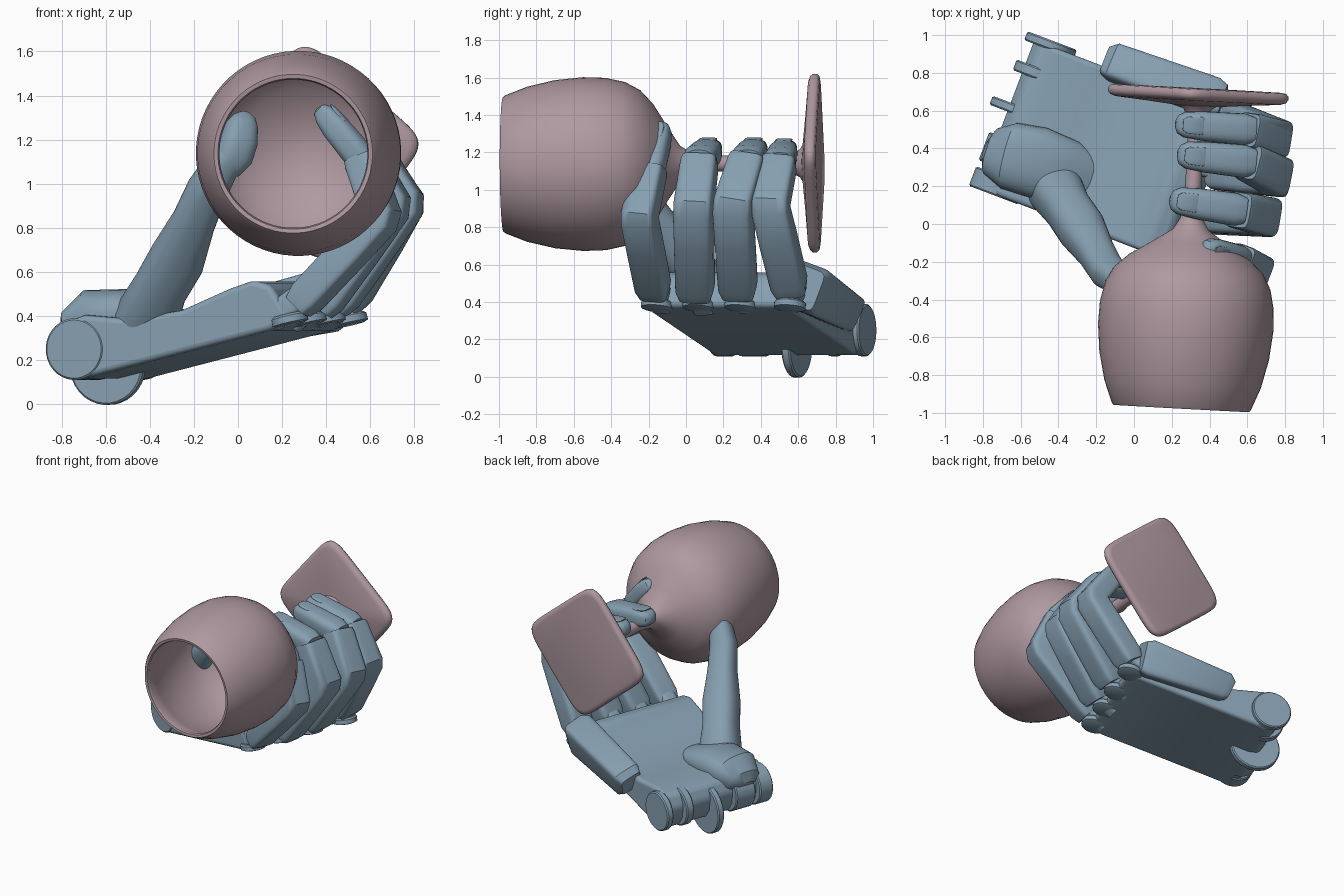
import bpy, bmesh, math
from mathutils import Vector as V

if "Cube" in bpy.data.objects:
    bpy.data.objects.remove(bpy.data.objects["Cube"])


def material(name, col):
    m = bpy.data.materials.new(name)
    m.diffuse_color = (*col, 1)
    m.use_nodes = True
    m.node_tree.nodes["Principled BSDF"].inputs["Base Color"].default_value = m.diffuse_color
    return m


BLUE = material("blue_grey", (0.24, 0.35, 0.44))
PINK = material("dusty_pink", (0.43, 0.32, 0.355))


def finish(bm, name, mat, angle=35, bevel=0):
    bmesh.ops.recalc_face_normals(bm, faces=bm.faces)
    me = bpy.data.meshes.new(name)
    bm.to_mesh(me)
    bm.free()
    ob = bpy.data.objects.new(name, me)
    bpy.context.collection.objects.link(ob)
    me.materials.append(mat)
    if bevel:
        b = ob.modifiers.new("bevel", 'BEVEL')
        b.width, b.segments = bevel, 4
    bpy.ops.object.select_all(action='DESELECT')
    bpy.context.view_layer.objects.active = ob
    ob.select_set(True)
    bpy.ops.object.shade_smooth_by_angle(angle=math.radians(angle))
    return ob


def loft(name, pts, sizes, side, exp=4.0, mat=BLUE, seg=32, angle=35):
    """Skin rounded-rectangle sections (half width, half thickness) along a path."""
    pts = [V(p) for p in pts]
    bm = bmesh.new()
    rings = []
    for i, (p, (w, t)) in enumerate(zip(pts, sizes)):
        a = (p - pts[i - 1]).normalized() if i else (pts[1] - p).normalized()
        b = (pts[i + 1] - p).normalized() if i < len(pts) - 1 else a
        tan = (a + b).normalized()
        s = V(side)
        s = (s - tan * s.dot(tan)).normalized()
        n = tan.cross(s)
        mitre = 1 / max(0.75, a.dot(tan))
        ring = []
        for k in range(seg):
            c, d = (f(2 * math.pi * (k + .5) / seg) for f in (math.cos, math.sin))
            x = math.copysign(abs(c) ** (2 / exp), c) * w
            y = math.copysign(abs(d) ** (2 / exp), d) * t * mitre
            ring.append(bm.verts.new(p + s * x + n * y))
        rings.append(ring)
    for r, q in zip(rings, rings[1:]):
        for k in range(seg):
            j = (k + 1) % seg
            bm.faces.new((r[k], r[j], q[j], q[k]))
    bm.faces.new(rings[0])
    bm.faces.new(rings[-1])
    return finish(bm, name, mat, angle)


# Goblet: turned bowl and stem on a slightly skewed axis
AX = V((0.054, 1, 0.004)).normalized()
START = V((0.303, 0, 1.14))


def axis_point(y):
    return START + AX * y


profile = [(0, .66), (.13, .645), (.075, .61), (.05, .56), (.043, .45), (.043, .14),
           (.06, .03), (.095, -.03), (.20, -.10), (.32, -.175), (.395, -.245), (.438, -.325),
           (.461, -.43), (.465, -.55), (.45, -.70), (.415, -.85), (.37, -.965), (.36, -.978),
           (.342, -.975), (.336, -.96), (.385, -.84), (.425, -.69), (.44, -.55), (.435, -.43),
           (.41, -.335), (.365, -.265), (.29, -.19), (.17, -.13), (.08, -.10), (0, -.095)]
bm = bmesh.new()
quat = V((0, 0, 1)).rotation_difference(AX)
verts = [bm.verts.new(START + quat @ V((r, 0, y))) for r, y in profile]
edges = [bm.edges.new(e) for e in zip(verts, verts[1:])]
bmesh.ops.spin(bm, geom=verts + edges, cent=START, axis=AX, angle=2 * math.pi, steps=64)
bmesh.ops.remove_doubles(bm, verts=bm.verts, dist=0.0008)
finish(bm, "goblet_bowl_and_stem", PINK, 50)

# Rounded square foot
foot = [(.625, .08), (.64, .2), (.655, .34), (.665, .362), (.68, .372), (.70, .372),
        (.714, .362), (.719, .34)]
loft("goblet_foot", [axis_point(y) for y, _ in foot], [(h, h) for _, h in foot],
     (0.77, 0, -0.64), 7.5, PINK, 64, 50)

# Palm frame: u toward the knuckles, v across, n out of the palm
O = V((-0.62, 0.55, 0.10))
U = V((0.906, -0.347, 0.235)).normalized()
W = V((0.355, 0.935, 0)).normalized()
N = U.cross(W)


def P(u, v, n):
    return O + U * u + W * v + N * n


bm = bmesh.new()
side_profile = [(.0, .02), (.07, 0), (1.0, 0), (1.10, .02), (1.10, .06), (1.05, .20), (.97, .24),
                (.85, .23), (.6, .19), (.35, .21), (.14, .28), (.04, .27), (-.02, .2), (-.03, .1)]
ends = [[bm.verts.new(P(u, v, n)) for u, n in side_profile] for v in (-.41, .43)]
for e in ends:
    bm.faces.new(e)
for k in range(len(side_profile)):
    j = (k + 1) % len(side_profile)
    bm.faces.new((ends[0][k], ends[0][j], ends[1][j], ends[1][k]))
finish(bm, "palm", BLUE, 40, 0.025)

# Thumb mound flowing into the palm, and outer edge block
loft("thumb_mound", [P(*p) for p in [(-.04, -.2, .24), (.0, -.2, .25), (.1, -.19, .265), (.25, -.17, .25),
                                     (.42, -.16, .19), (.55, -.15, .14)]],
     [(.06, .03), (.13, .09), (.18, .14), (.19, .12), (.17, .08), (.1, .04)], W, 2.4)
loft("outer_palm_block", [(-.14, .85, .34), (-.10, .84, .355), (.42, .645, .475), (.47, .63, .48)],
     [(.08, .07), (.1, .1), (.11, .13), (.09, .11)], (.355, .935, -.35), 6)

# Wrist hinge lobes and the central disc


def hinge(name, u, v, n, r, half):
    loft(name, [P(u, v + d, n) for d in (-half, -half + .008, half - .008, half)],
         [(r - .008,) * 2, (r, r), (r, r), (r - .008,) * 2], U, 2)


for i, (v, half) in enumerate([(-.36, .055), (-.19, .08), (.27, .03), (.435, .025)]):
    hinge(f"wrist_lobe_{i + 1}", .06, v, .14, .14, half)
hinge("wrist_disc", .03, .05, .07, .178, .025)

# Fingers: base, middle joint, end joint, tip, size factor
fingers = {
    "index": ((.28, -.17, .45), (.655, -.25, .85), (.56, -.19, 1.12), (.37, -.13, 1.35), .88),
    "middle": ((.37, .05, .44), (.70, .04, .90), (.55, .075, 1.16), (.19, .13, 1.22), 1),
    "ring": ((.44, .28, .45), (.76, .25, .91), (.60, .33, 1.16), (.23, .37, 1.22), 1),
    "little": ((.50, .56, .46), (.765, .45, .91), (.60, .50, 1.15), (.22, .53, 1.22), .95),
}
for name, (b, m, d, t, k) in fingers.items():
    b, m, d, t = map(V, (b, m, d, t))
    s = W if name == "index" else V((.15, .98, 0))
    a = (m - b).normalized()
    # two lower phalanges with a sharp bend
    loft(name + "_finger", [b - a * .01, b + a * .05, b.lerp(m, .6), b.lerp(m, .95),
                            d.lerp(m, .92), d.lerp(m, .1), d],
         [(.085 * k, .07 * k), (.102 * k, .088 * k), (.104 * k, .09 * k), (.105 * k, .086 * k),
          (.104 * k, .086 * k), (.098 * k, .082 * k), (.092 * k, .076 * k)], s, 5)
    # fingertip and nail
    e = (t - d).normalized()
    L = (t - d).length
    loft(name + "_fingertip",
         [d - e * .04, d + e * .02, d + e * (L * .6), d + e * (L - .05), d + e * (L - .015), t],
         [(.07 * k, .06 * k), (.088 * k, .078 * k), (.082 * k, .073 * k), (.072 * k, .06 * k),
          (.052 * k, .042 * k), (.02 * k, .015 * k)], s, 3)
    sp = (s - e * s.dot(e)).normalized()
    up = sp.cross(e)
    up = up if up.z > 0 else -up
    c = t - e * .085 + up * .062 * k
    loft(name + "_nail", [c - e * .06, c - e * .05, c + e * .03, c + e * .055],
         [(.04 * k, .006), (.05 * k, .012), (.047 * k, .008), (.03 * k, .003)], s, 3)
    # link into the palm and the thin flange beneath the knuckle
    loft(name + "_link", [b - U * .15 - N * .03, b + a * .12], [(.06, .06)] * 2, s, 4)
    f = P(1.085, (b - O).dot(W), .012)
    loft(name + "_flange", [f - N * .006, f, f + N * .03, f + N * .04],
         [(.07, .07), (.085, .085), (.085, .085), (.075, .075)], U, 2)

# Thumb: swelling joints, tip pressed into the bowl
loft("thumb", [(-.46, .26, .28), (-.42, .19, .38), (-.35, .08, .53), (-.275, -.03, .66),
               (-.20, -.15, .83), (-.14, -.25, .97), (-.07, -.30, 1.09), (-.02, -.30, 1.14)],
     [(.13, .12), (.145, .14), (.122, .122), (.125, .12), (.098, .095), (.092, .088),
      (.08, .078), (.075, .07)], (.8, .3, -.4), 2.5)
loft("thumb_tip", [(-.06, -.30, 1.07), (-.02, -.30, 1.13), (.005, -.295, 1.2),
                   (.02, -.28, 1.27), (.028, -.27, 1.305), (.03, -.265, 1.325)],
     [(.07, .06), (.088, .08), (.085, .075), (.07, .06), (.05, .04), (.02, .015)],
     (.9, .3, -.2), 2.6)
